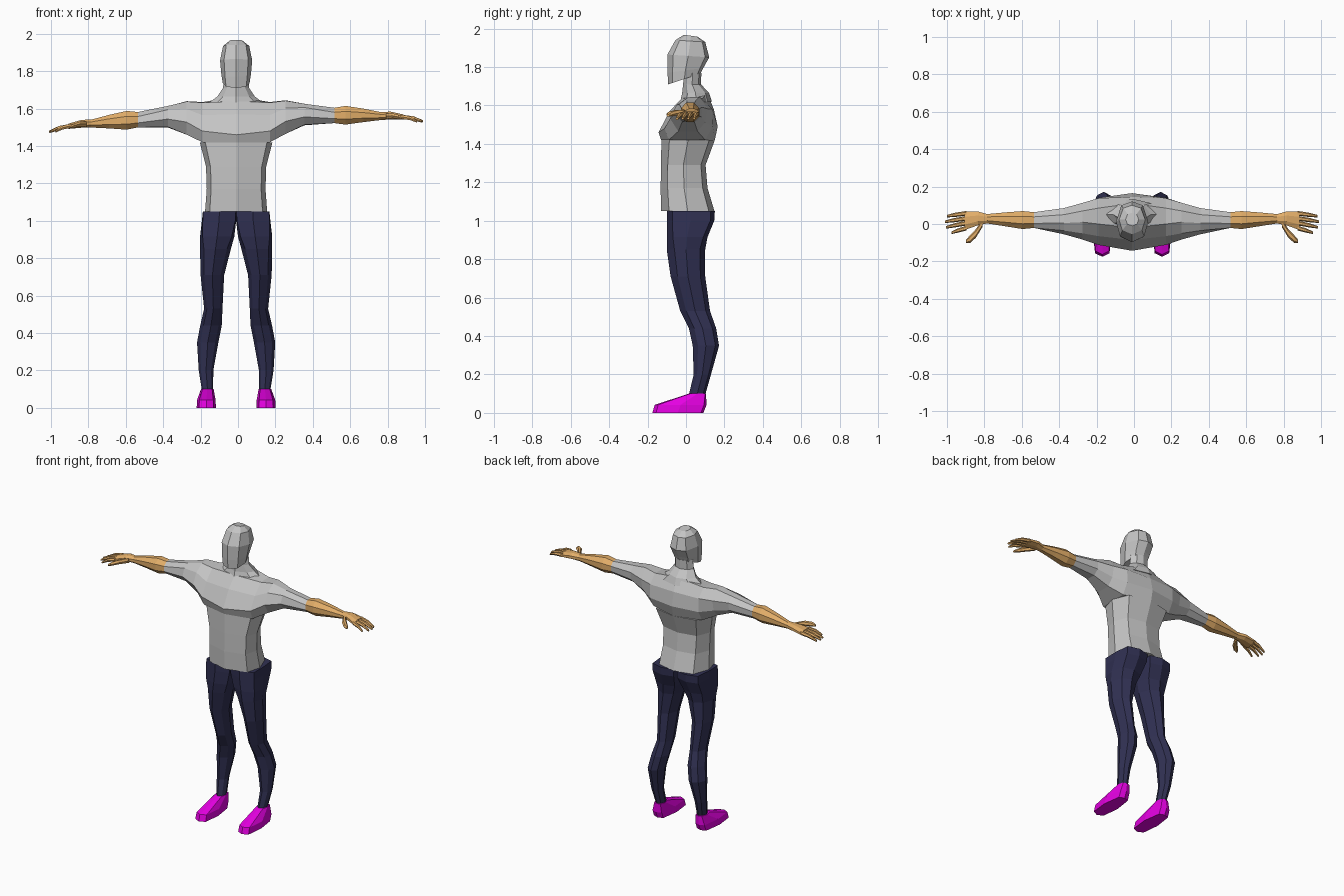
import bpy, bmesh, math

def material(name, rgb):
    m = bpy.data.materials.new(name)
    m.diffuse_color = (*rgb, 1)
    return m

GREY = material("grey", (0.55, 0.55, 0.55))
TAN = material("tan", (0.76, 0.42, 0.14))
NAVY = material("navy", (0.03, 0.03, 0.085))
MAGENTA = material("magenta", (0.78, 0.0, 0.76))
OFFSET = -0.01  # the body sits slightly left of the hands' centre

def loft(name, rings, mat):
    """Skin a list of equal-sized point rings and cap both ends."""
    bm = bmesh.new()
    loops = [[bm.verts.new(p) for p in r] for r in rings]
    n = len(loops[0])
    for a, b in zip(loops, loops[1:]):
        for i in range(n):
            j = (i + 1) % n
            bm.faces.new((a[i], a[j], b[j], b[i]))
    bm.faces.new(loops[0])
    bm.faces.new(loops[-1][::-1])
    bmesh.ops.recalc_face_normals(bm, faces=bm.faces)
    me = bpy.data.meshes.new(name)
    bm.to_mesh(me)
    bm.free()
    me.materials.append(mat)
    ob = bpy.data.objects.new(name, me)
    ob.location.x = OFFSET
    bpy.context.collection.objects.link(ob)
    return ob

def level(zf, zb, x0, x1, yf, yb, fx=0.8, d=0.22):
    """Eight-sided horizontal ring; zf / zb are its heights at front and back."""
    c, w, dep = (x0 + x1) / 2, (x1 - x0) / 2, yb - yf
    pts = [(0, 0), (fx, d), (1, 0.5), (fx * 0.9, 1 - d * 0.7), (0, 1),
           (-fx * 0.9, 1 - d * 0.7), (-1, 0.5), (-fx, d)]
    return [(c + w * u, yf + dep * v, zf + (zb - zf) * v) for u, v in pts]

def oval(cy, cz, ry, rz, n=8):
    """Cross-section across a limb, as (y, z) points from the top front."""
    a0 = math.pi / 2 + math.pi / n
    k = 1 / math.cos(math.pi / n)
    return [(cy + k * ry * math.cos(a0 + i * math.tau / n),
             cz + k * rz * math.sin(a0 + i * math.tau / n)) for i in range(n)]

def across(s, x, section):
    """Place a section at side s; one arm is held a little higher."""
    lift = s * 0.035 * max(0, x - 0.2)
    return [(s * x, y, z + lift) for y, z in section]

# Head, with the jaw sloping up to the back
head = [(1.71, 1.765, .072, -.093, .075), (1.77, 1.795, .079, -.096, .09),
        (1.865, 1.85, .086, -.097, .121), (1.94, 1.93, .07, -.055, .10),
        (1.968, 1.958, .035, -.01, .06)]
loft("head", [level(a, b, -w, w, f, k, .75, .14) for a, b, w, f, k in head], GREY)

# Neck, flaring into the shoulders
neck = [(1.62, .16, -.03, .135), (1.665, .10, -.02, .12),
        (1.71, .07, -.015, .078), (1.77, .065, -.01, .08)]
loft("neck", [level(z, z, -w, w, f, k, .7, .2) for z, w, f, k in neck], GREY)

# Chest and sleeves, skinned from sleeve end to sleeve end
chest = [
    (0, [(-.02, 1.64), (-.085, 1.57), (-.143, 1.46), (-.13, 1.42),
         (.15, 1.42), (.165, 1.49), (.145, 1.58), (.11, 1.665)]),
    (.18, [(0, 1.632), (-.065, 1.565), (-.112, 1.48), (-.09, 1.42),
           (.10, 1.42), (.14, 1.49), (.138, 1.58), (.085, 1.635)]),
    (.265, [(.01, 1.64), (-.05, 1.60), (-.083, 1.53), (-.04, 1.463),
            (.06, 1.463), (.10, 1.51), (.113, 1.58), (.07, 1.642)]),
    (.365, [(.005, 1.62), (-.035, 1.60), (-.055, 1.55), (-.02, 1.508),
            (.045, 1.505), (.08, 1.535), (.085, 1.585), (.05, 1.618)]),
    (.525, oval(.021, 1.552, .042, .041)),
]
loft("chest_and_sleeves",
     [across(-1, x, s) for x, s in reversed(chest)] + [across(1, x, s) for x, s in chest[1:]],
     GREY)

# Lower shirt
waist = [(1.05, .166, -.13, .148), (1.17, .157, -.132, .112),
         (1.29, .161, -.13, .102), (1.42, .194, -.128, .15)]
loft("lower_shirt", [level(z, z, -w, w, f, k, .85, .15) for z, w, f, k in waist], GREY)

# Trouser leg rings: z, inner x, outer x, front y, back y, squareness, corner depth
leg = [(1.05, 0, .178, -.10, .15, .98, .12), (1.0, 0, .183, -.10, .147, .95, .12),
       (.915, .010, .193, -.10, .112, .85, .15), (.85, .028, .193, -.10, .10, .75, .2),
       (.71, .064, .19, -.08, .10, .7, .2), (.53, .073, .171, -.03, .125, .7, .2),
       (.44, .077, .192, .015, .157, .7, .2), (.35, .095, .209, .035, .172, .7, .2),
       (.2, .122, .2, .04, .13, .7, .2), (.095, .123, .183, .015, .10, .7, .2)]
shoe = [(0, 0, .108, .211, -.175, .09), (.042, .042, .11, .209, -.163, .107),
        (.10, .10, .12, .188, .015, .104)]
# Forearm and palm: x, then centre and radius in y and z
forearm = [(.525, .021, 1.552, .042, .041), (.585, .021, 1.551, .048, .05),
           (.68, .025, 1.547, .037, .036), (.775, .028, 1.54, .025, .021)]
palm = [(.775, .028, 1.54, .025, .021), (.825, .03, 1.541, .037, .021),
        (.895, .018, 1.53, .05, .014)]
# Finger base y, tip y, tip x
fingers = [(-.022, -.047, .967), (.005, -.018, .995), (.030, .012, 1.0), (.057, .042, .99)]
thumb = [(.80, .005, 1.538, .018, .015), (.835, -.05, 1.54, .02, .013),
         (.868, -.082, 1.532, .018, .011), (.888, -.093, 1.524, .007, .006)]

for s, side in ((-1, "right"), (1, "left")):
    loft(side + "_trouser_leg",
         [level(z, z, s * a, s * b, f, k, q, d) for z, a, b, f, k, q, d in leg], NAVY)
    loft(side + "_shoe", [level(*r[:2], s * r[2], s * r[3], *r[4:], .75, .07) for r in shoe],
         MAGENTA)
    loft(side + "_forearm", [across(s, x, oval(*r)) for x, *r in forearm], TAN)
    loft(side + "_palm", [across(s, x, oval(*r)) for x, *r in palm], TAN)
    loft(side + "_thumb", [across(s, x, oval(*r, 6)) for x, *r in thumb], TAN)
    for i, (y0, y1, x1) in enumerate(fingers):
        xm = .885 + (x1 - .885) * .55
        parts = [(.885, y0, 1.532, .011, .011), (xm, (y0 + y1) / 2, 1.523, .010, .010),
                 (x1, y1, 1.504, .006, .006)]
        loft(f"{side}_finger_{i + 1}", [across(s, x, oval(*r, 6)) for x, *r in parts], TAN)
